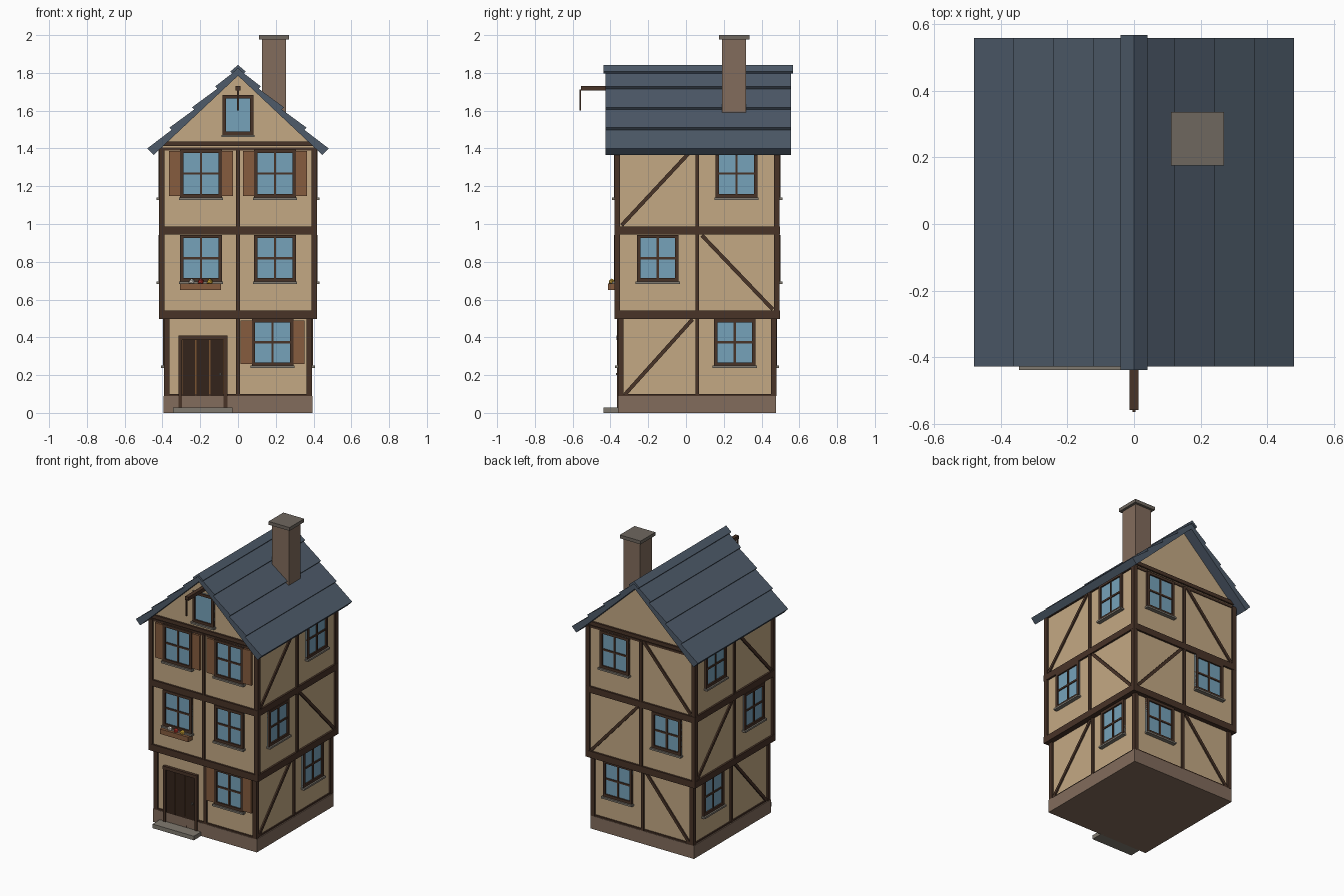
import bpy, bmesh, math
from mathutils import Matrix, Vector

if "Cube" in bpy.data.objects:
    bpy.data.objects.remove(bpy.data.objects["Cube"])

YC = 0.059  # centre of the house body in y


def material(name, r, g, b):
    m = bpy.data.materials.new(name)
    m.diffuse_color = [((c / 255 + 0.055) / 1.055) ** 2.4 for c in (r, g, b)] + [1]
    m.use_nodes = True
    m.node_tree.nodes["Principled BSDF"].inputs["Base Color"].default_value = m.diffuse_color
    return m


PLASTER = material("plaster", 196, 169, 132)
TIMBER = material("timber", 72, 51, 39)
STONE = material("stone", 130, 108, 92)
CAP = material("cap_stone", 110, 103, 95)
STEP = material("step_stone", 128, 122, 112)
SLATE = material("slate", 78, 91, 106)
GLASS = material("glass", 118, 162, 186)
SHUTTER = material("shutter", 134, 92, 62)
DOOR = material("door", 52, 36, 27)
TRIM = material("door_trim", 120, 82, 48)
WHITE = material("white_flower", 235, 230, 220)
RED = material("red_flower", 200, 55, 45)
YELLOW = material("yellow_flower", 230, 185, 60)


def finish(name, bm, mat, matrix=Matrix()):
    bmesh.ops.recalc_face_normals(bm, faces=bm.faces)
    me = bpy.data.meshes.new(name)
    bm.to_mesh(me)
    bm.free()
    me.materials.append(mat)
    ob = bpy.data.objects.new(name, me)
    ob.matrix_world = matrix
    bpy.context.collection.objects.link(ob)
    return ob


def box(name, x, y, z, mat, matrix=Matrix()):
    """Box from (min, max) pairs."""
    bm = bmesh.new()
    size = Matrix.Diagonal((x[1] - x[0], y[1] - y[0], z[1] - z[0], 1))
    mid = Matrix.Translation((sum(x) / 2, sum(y) / 2, sum(z) / 2))
    bmesh.ops.create_cube(bm, size=1, matrix=mid @ size)
    return finish(name, bm, mat, matrix)


def prism(name, pts, y0, y1, mat):
    """Extrude an x-z outline along y."""
    bm = bmesh.new()
    f = bm.faces.new([bm.verts.new((px, y0, pz)) for px, pz in pts])
    r = bmesh.ops.extrude_face_region(bm, geom=[f])
    vs = [v for v in r["geom"] if isinstance(v, bmesh.types.BMVert)]
    bmesh.ops.translate(bm, verts=vs, vec=(0, y1 - y0, 0))
    return finish(name, bm, mat)


def face_matrix(side, hx, hy):
    """Local frame of a wall: x right, -y outward, wall surface at y = 0."""
    d = hy if side % 2 == 0 else hx
    return (Matrix.Translation((0, YC, 0)) @ Matrix.Rotation(side * math.pi / 2, 4, 'Z')
            @ Matrix.Translation((0, -d, 0)))


def window(m, u, z0, z1, half=0.11, cross=True, shutters=False):
    t = 0.018
    box("window_pane", (u - half, u + half), (-0.006, 0.01), (z0, z1), GLASS, m)
    for s in (-1, 1):
        a, b = sorted((u + s * half, u + s * (half - t)))
        box("window_jamb", (a, b), (-0.016, 0), (z0, z1), TIMBER, m)
    for a in (z0, z1 - t):
        box("window_rail", (u - half, u + half), (-0.016, 0), (a, a + t), TIMBER, m)
    if cross:
        zm = (z0 + z1) / 2
        box("window_mullion", (u - .006, u + .006), (-0.012, 0), (z0, z1), TIMBER, m)
        box("window_bar", (u - half, u + half), (-0.012, 0), (zm - .006, zm + .006), TIMBER, m)
    box("window_sill", (u - half - .007, u + half + .007), (-0.027, 0), (z0 - .012, z0), STEP, m)
    if shutters:
        for s in (-1, 1):
            a, b = sorted((u + s * half, u + s * (half + .06)))
            box("shutter", (a, b), (-0.014, 0), (z0 + .008, z1 - .008), SHUTTER, m)


def brace(m, p, q):
    d = Vector((q[0] - p[0], 0, q[1] - p[1]))
    local = (Matrix.Translation((p[0], 0, p[1]))
             @ Matrix.Rotation(-math.atan2(d.z, d.x), 4, 'Y'))
    box("brace", (0, d.length), (-0.009, 0.005), (-.01, .01), TIMBER, m @ local)


# Plinth and door step
box("plinth", (-.395, .395), (YC - .418, YC + .418), (0, .09), STONE)
box("door_step", (-.345, -.03), (-.438, -.35), (0, .028), STEP)

# Storeys: z range, half sizes, window z range
storeys = [(.09, .50, .38, .407, .25, .497),
           (.54, .945, .405, .425, .695, .943),
           (.985, 1.40, .405, .425, 1.14, 1.395)]
for i, (z0, z1, hx, hy, w0, w1) in enumerate(storeys):
    box("storey_wall", (-hx, hx), (YC - hy, YC + hy), (z0, z1), PLASTER)
    # Corner posts
    for sx in (-1, 1):
        for sy in (-1, 1):
            xs = sorted((sx * (hx + .012), sx * (hx - .017)))
            ys = sorted((YC + sy * (hy + .012), YC + sy * (hy - .017)))
            box("corner_post", xs, ys, (z0, z1), TIMBER)
    for side in range(4):
        m = face_matrix(side, hx, hy)
        half = hx if side % 2 == 0 else hy
        box("middle_post", (-.01, .01), (-.011, .005), (z0, z1), TIMBER, m)
        if side == 0:
            continue
        # Alternate window and brace in each storey
        s = (1 if side == 1 else -1) * (-1 if i == 1 else 1)
        window(m, s * (half / 2 - .004), w0, w1)
        brace(m, (-s * (half - .025), z0 + .008), (-s * .025, z1 - .005))

# Horizontal beams
box("lower_beam", (-.418, .418), (YC - .438, YC + .438), (.497, .542), TIMBER)
box("upper_beam", (-.418, .418), (YC - .438, YC + .438), (.944, .987), TIMBER)
box("sill_beam", (-.388, .388), (YC - .415, YC + .415), (.088, .1), TIMBER)
box("top_plate", (-.415, .415), (YC - .43, YC + .43), (1.39, 1.405), TIMBER)

# Gable and its tie beams
prism("gable", [(-.40, 1.39), (.40, 1.39), (.40, 1.42), (0, 1.79), (-.40, 1.42)],
      YC - .425, YC + .425, PLASTER)
for side in (0, 2):
    box("tie_beam", (-.405, .405), (-.013, 0), (1.412, 1.437), TIMBER, face_matrix(side, .405, .425))

# Front windows, flower box and attic window
f0, f1 = face_matrix(0, .38, .407), face_matrix(0, .405, .425)
window(f0, .183, .25, .497, shutters=True)
for s in (-1, 1):
    window(f1, s * .196, .695, .943)
    window(f1, s * .196, 1.14, 1.395, shutters=True)
window(f1, 0, 1.472, 1.682, half=.081, cross=False)
box("flower_box", (-.306, -.09), (-.413, -.366), (.65, .684), SHUTTER)
for k, mat in enumerate((WHITE, RED, YELLOW)):
    bm = bmesh.new()
    bmesh.ops.create_icosphere(bm, subdivisions=1, radius=.017)
    finish("flower", bm, mat, Matrix.Translation((-.245 + k * .048, -.392, .694)))

# Door
for a in (-.316, -.076):
    box("door_jamb", (a, a + .02), (-.018, 0), (.028, .408), TIMBER, f0)
box("door_lintel", (-.316, -.056), (-.02, 0), (.387, .41), TIMBER, f0)
box("door_back", (-.296, -.076), (-.006, .005), (.028, .39), TRIM, f0)
for k in range(3):
    a = -.294 + k * .074
    box("door_plank", (a, a + .066), (-.011, 0), (.028, .388), DOOR, f0)
box("door_handle", (-.1, -.088), (-.022, 0), (.2, .212), CAP, f0)

# Roof: one stepped outline of four overlapping courses per side
edges = [(.48, 1.40), (.363, 1.51), (.243, 1.618), (.121, 1.728)]
half = [(0, 1.785), (.447, 1.365)]
for k, (x, z) in enumerate(edges):
    half.append((x, z))
    if k < 3:
        nx, nz = edges[k + 1]
        half.append((nx - .011, nz - .012))
half.append((0, 1.822))
for s in (-1, 1):
    prism("roof_side", [(s * x, z) for x, z in half], -.427, .557, SLATE)
prism("ridge_cap", [(-.04, 1.808), (0, 1.842), (.04, 1.808), (.031, 1.797), (0, 1.823),
                    (-.031, 1.797)], -.437, .567, SLATE)

# Chimney
box("chimney", (.127, .253), (.191, .318), (1.5, 1.98), STONE)
box("chimney_cap", (.111, .27), (.175, .335), (1.977, 2.0), CAP)

# Hoist beam and rope
box("hoist_beam", (-.013, .013), (-.557, -.36), (1.706, 1.731), TIMBER)
box("hoist_rope", (-.004, .004), (-.564, -.556), (1.6, 1.712), TIMBER)
